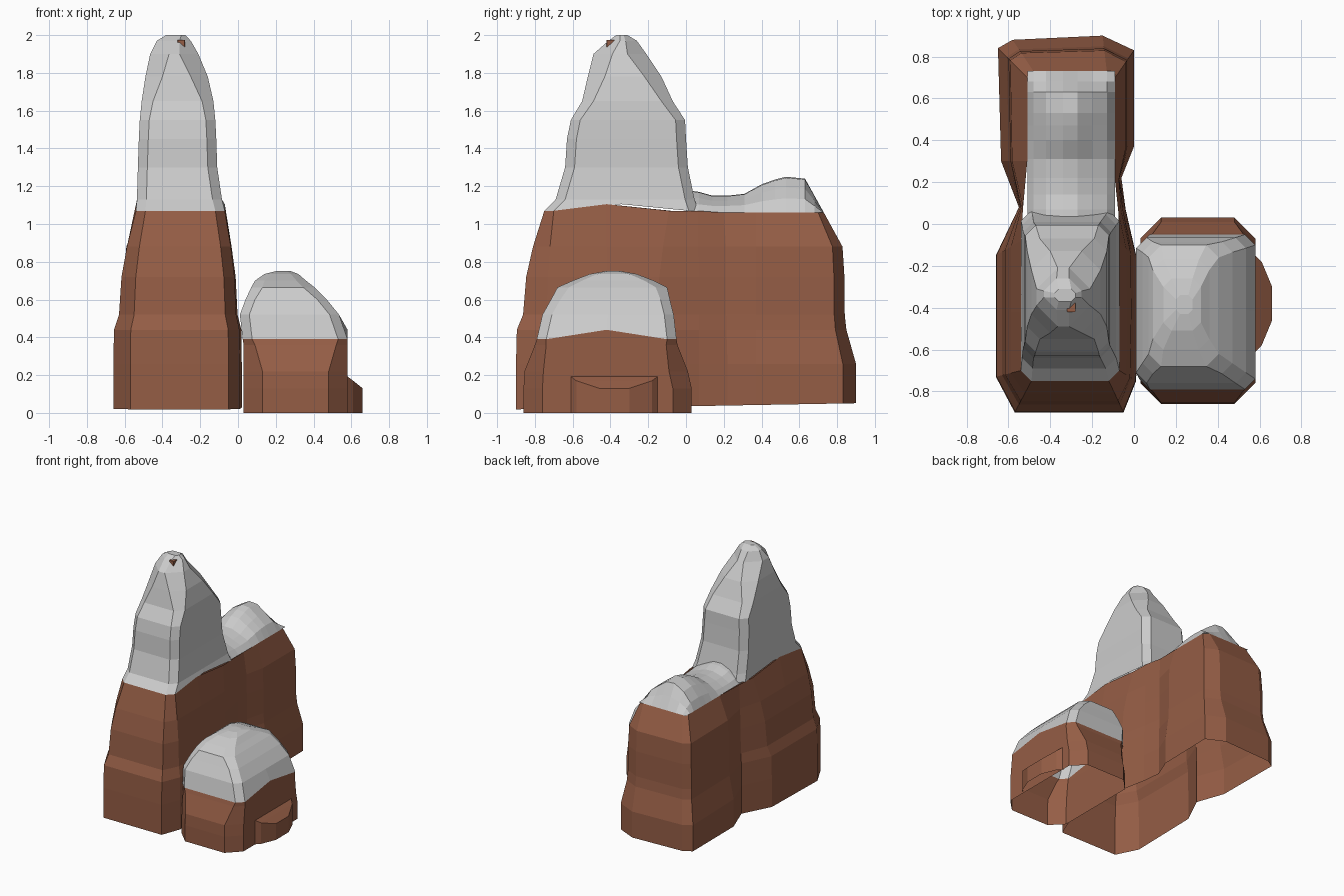
import bpy, math

if "Cube" in bpy.data.objects:
    bpy.data.objects.remove(bpy.data.objects["Cube"])

brown = bpy.data.materials.new("brown_rock")
brown.diffuse_color = (0.30, 0.11, 0.06, 1)
brown.use_nodes = True
brown.node_tree.nodes["Principled BSDF"].inputs["Base Color"].default_value = brown.diffuse_color


def loft(name, rings, mat=None, cap=False, closed=True):
    """Skin a list of equal-length point rings with flat quads."""
    n = len(rings[0])
    verts = [p for r in rings for p in r]
    faces = []
    for k in range(len(rings) - 1):
        for i in range(n if closed else n - 1):
            j = (i + 1) % n
            faces.append((k*n + i, k*n + j, (k+1)*n + j, (k+1)*n + i))
    if cap:
        faces.append([(len(rings) - 1)*n + i for i in range(n)])
    me = bpy.data.meshes.new(name)
    me.from_pydata(verts, [], faces)
    me.update()
    ob = bpy.data.objects.new(name, me)
    bpy.context.collection.objects.link(ob)
    if mat:
        me.materials.append(mat)
    return ob


def block(z, x0, x1, y0, y1, c, wave=0.0):
    """Rectangle ring with cut corners; wave lifts the middle of the long sides."""
    m = (y0 + y1) / 2
    return [(x0+c, y0, z), (x1-c, y0, z), (x1, y0+c, z), (x1, m, z+wave),
            (x1, y1-c, z), (x1-c, y1, z), (x0+c, y1, z), (x0, y1-c, z),
            (x0, m, z+wave), (x0, y0+c, z)]


# Large rock body: waisted outline, base and top, blended through the levels
base = [(-.57, -.9), (-.05, -.9), (.01, -.75), (.02, -.42), (.015, -.17), (-.04, .07),
        (-.06, .22), (0, .37), (0, .83), (-.15, .9), (-.58, .88), (-.65, .84),
        (-.635, .3), (-.55, .08), (-.66, -.15), (-.66, -.42), (-.66, -.73)]
top = [(-.49, -.75), (-.12, -.75), (-.07, -.7), (-.07, -.42), (-.07, -.09), (-.075, .06),
       (-.09, .2), (-.09, .37), (-.09, .7), (-.13, .73), (-.48, .73), (-.51, .7),
       (-.51, .3), (-.53, .08), (-.54, -.08), (-.54, -.42), (-.54, -.7)]
levels = [(0, 0, 0), (.26, 0, 0), (.44, .03, .3), (.52, .25, .35),
          (.72, .36, .36), (.88, .6, .42), (1.06, 1, 1)]
rings = []
for z, t_tower, t_back in levels:
    ring = []
    for (bx, by), (tx, ty) in zip(base, top):
        t = t_back if by > .2 else t_tower
        zz = .035 + .018*by if z == 0 else z
        if z > 1 and by < .1:
            zz += .045 if abs(by + .42) < .01 else .01
        ring.append((bx + (tx-bx)*t, by + (ty-by)*t, zz))
    rings.append(ring)
loft("large_rock_body", rings, brown)

# Tall snowy peak
peak = [(1.07, -.54, -.07, -.75, .065, .05, .035), (1.13, -.535, -.085, -.69, .045, .05),
        (1.3, -.53, -.11, -.64, .01, .05), (1.45, -.525, -.115, -.63, 0, .05),
        (1.55, -.52, -.12, -.61, -.005, .05), (1.65, -.51, -.13, -.55, -.07, .06),
        (1.78, -.49, -.16, -.52, -.13, .09), (1.9, -.465, -.21, -.49, -.21, .1),
        (1.97, -.43, -.25, -.41, -.26, .06), (2.0, -.38, -.28, -.37, -.31, .02)]
loft("tall_snow_peak", [block(*p) for p in peak], cap=True)

# Bare rock speck near the summit
loft("rock_speck", [block(z, -.32, -.28, -.42, -.375, .002) for z in (1.93, 1.975)],
     brown, cap=True)

# Snow ridge behind the peak: cross-sections along y
section = [(-.51, 0), (-.48, .35), (-.42, .75), (-.34, 1), (-.27, .97),
           (-.2, .7), (-.13, .4), (-.09, 0)]
ridge = [(0, .12), (.07, .11), (.14, .09), (.22, .09), (.31, .1), (.4, .15),
         (.47, .175), (.53, .19), (.63, .18), (.68, .09), (.73, 0)]
loft("back_snow_ridge", [[(x, y, 1.06 + h*f) for x, f in section] for y, h in ridge],
     closed=False)

# Small rock with cut corners, tapering at front and back
small = [(0, .03, .58, -.86, .03, .1), (.13, .03, .58, -.86, .03, .1),
         (.22, .03, .58, -.855, .01, .1), (.36, .03, .58, -.8, -.045, .06),
         (.39, .025, .58, -.79, -.05, .05, .05)]
loft("small_rock_body", [block(*p) for p in small], brown)

# Rounded snow cap on the small rock
snow = [(.39, .025, .58, -.79, -.05, .05, .05), (.52, .01, .535, -.76, -.065, .05),
        (.6, .04, .47, -.715, -.085, .05), (.665, .07, .405, -.68, -.1, .06),
        (.7, .09, .36, -.6, -.17, .05), (.735, .14, .32, -.51, -.26, .04),
        (.75, .2, .28, -.43, -.34, .02)]
loft("small_snow_cap", [block(*p) for p in snow], cap=True)

# Low ledge on the right of the small rock
loft("right_ledge", [[(x, -.38 - w, 0), (x, -.38 - w, z), (x, -.38 + w, z), (x, -.38 + w, 0)]
                     for x, w, z in ((.57, .24, .2), (.61, .2, .17), (.66, .08, .13))],
     brown, cap=True, closed=False)
